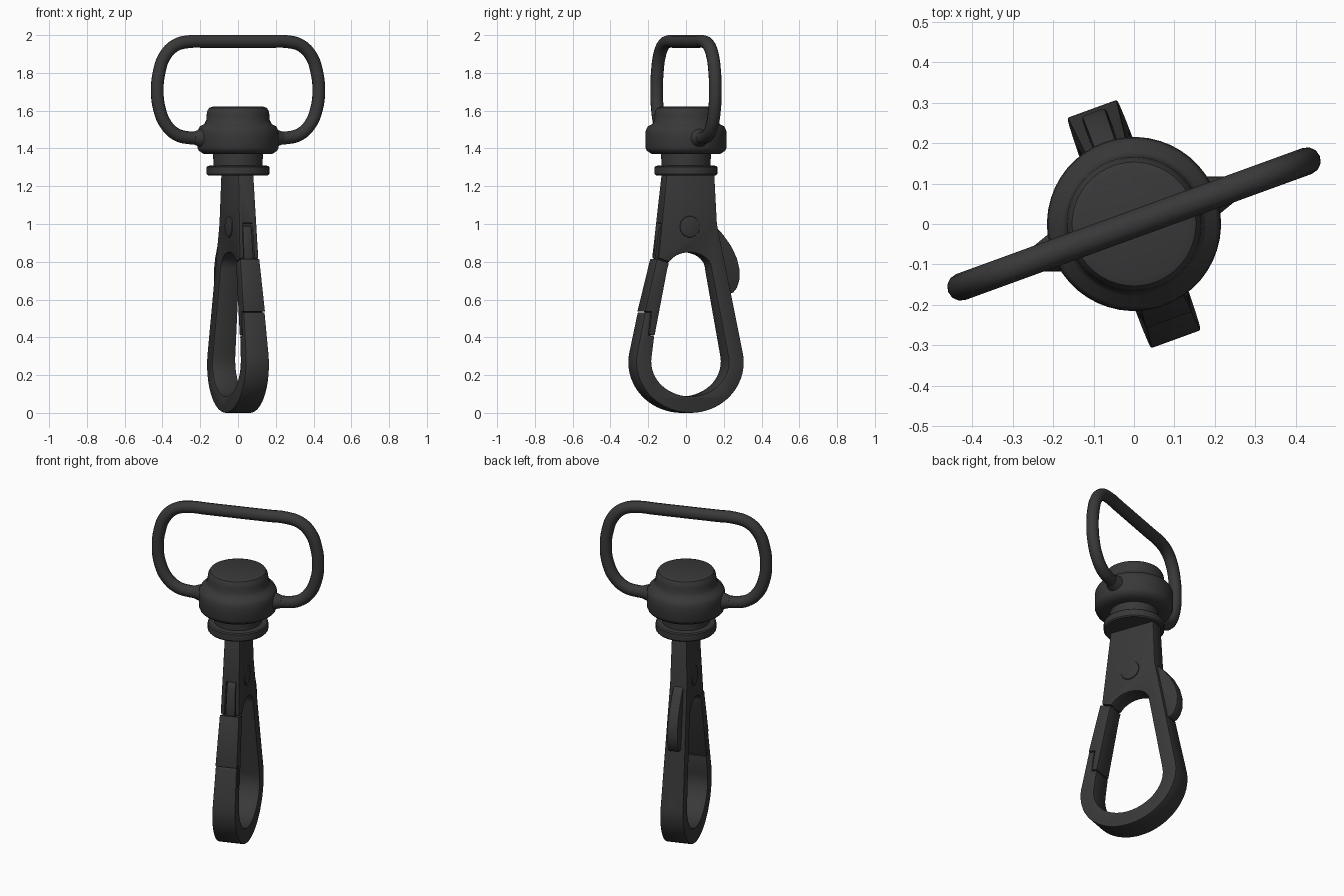
import bpy, bmesh, math
from mathutils import Matrix

if "Cube" in bpy.data.objects:
    bpy.data.objects.remove(bpy.data.objects["Cube"])

TURN = math.radians(20)   # whole clip is turned about z
parts = []

dark = bpy.data.materials.new("dark_metal")
dark.diffuse_color = (.04, .04, .04, 1)
dark.use_nodes = True
dark.node_tree.nodes["Principled BSDF"].inputs["Base Color"].default_value = dark.diffuse_color


def add(name, bm):
    bmesh.ops.recalc_face_normals(bm, faces=bm.faces)
    me = bpy.data.meshes.new(name)
    bm.to_mesh(me)
    bm.free()
    ob = bpy.data.objects.new(name, me)
    bpy.context.collection.objects.link(ob)
    ob.rotation_euler.z = TURN
    me.materials.append(dark)
    parts.append(ob)
    return ob


def half_thick(z):
    return 0.067 - (z - 0.2) * 0.023


def plate(name, pts, scale=1.0, bevel=0.005):
    """Extrude a (y, z) outline along x, thinner toward the top."""
    bm = bmesh.new()
    sides = [[bm.verts.new((s * scale * half_thick(z), y, z)) for y, z in pts] for s in (-1, 1)]
    for s in sides:
        bm.faces.new(s)
    n = len(pts)
    for i in range(n):
        j = (i + 1) % n
        bm.faces.new((sides[0][i], sides[0][j], sides[1][j], sides[1][i]))
    ob = add(name, bm)
    if bevel:
        m = ob.modifiers.new("bevel", 'BEVEL')
        m.width, m.segments, m.limit_method = bevel, 2, 'ANGLE'
        m.angle_limit = math.radians(40)
    return ob


def arc(cy, cz, ry, rz, a0, a1, n):
    out = []
    for i in range(n + 1):
        a = math.radians(a0 + (a1 - a0) * i / n)
        out.append((cy + ry * math.cos(a), cz + rz * math.sin(a)))
    return out


def lathe(name, profile, steps=48):
    bm = bmesh.new()
    vs = [bm.verts.new((r, 0, z)) for r, z in profile]
    es = [bm.edges.new(p) for p in zip(vs, vs[1:])]
    bmesh.ops.spin(bm, geom=vs + es, cent=(0, 0, 0), axis=(0, 0, 1),
                   angle=math.tau, steps=steps, use_duplicate=False)
    bmesh.ops.remove_doubles(bm, verts=bm.verts, dist=1e-4)
    return add(name, bm)


# swivel barrel with cap, collar, neck and flange
lathe("swivel_barrel", [
    (0, 1.622), (.135, 1.621), (.153, 1.615), (.162, 1.6), (.166, 1.58), (.168, 1.55), (.178, 1.53),
    (.203, 1.516), (.213, 1.497), (.215, 1.47), (.215, 1.405), (.208, 1.388), (.18, 1.37),
    (.132, 1.37), (.13, 1.31), (.16, 1.308), (.166, 1.302), (.166, 1.265), (.16, 1.258), (0, 1.258)])

# strap ring
half = [(.09, 1.966), (.18, 1.966), (.27, 1.966), (.355, 1.945), (.415, 1.885), (.445, 1.8),
        (.455, 1.71), (.443, 1.61), (.405, 1.525), (.345, 1.473), (.28, 1.457), (.18, 1.455)]
path = [(-x, z) for x, z in reversed(half)] + half
cu = bpy.data.curves.new("strap_ring", 'CURVE')
cu.dimensions = '3D'
cu.bevel_depth, cu.bevel_resolution, cu.resolution_u = 0.034, 4, 4
cu.materials.append(dark)
sp = cu.splines.new('BEZIER')
sp.bezier_points.add(len(path) - 1)
for p, (x, z) in zip(sp.bezier_points, path):
    p.co = (x, 0, z)
    p.handle_left_type = p.handle_right_type = 'AUTO'
ring = bpy.data.objects.new("strap_ring", cu)
bpy.context.collection.objects.link(ring)
ring.rotation_euler.z = TURN
parts.append(ring)

# tapered sockets where the ring enters the collar
for side, label in ((1, "right"), (-1, "left")):
    bm = bmesh.new()
    bmesh.ops.create_cone(bm, cap_ends=True, segments=24, radius1=.062, radius2=.034, depth=.08,
                          matrix=Matrix.Translation((side * .21, 0, 1.455))
                          @ Matrix.Rotation(side * math.pi / 2, 4, 'Y'))
    add("ring_socket_" + label, bm)

# hook body: open C outline with a lap joint for the gate
outline = [(-.123, 1.27), (.145, 1.27), (.158, 1.0)]
outline += arc(0, .27, .303, .27, 8, -188, 36)
outline += [(-.252, .532), (-.217, .532), (-.234, .41), (-.2, .406)]
outline += arc(0, .27, .218, .183, 172, 368, 30)
outline += arc(0, .76, .125, .09, 0, 155, 16)
outline += [(-.173, .82)]
body = plate("hook_body", outline)
slot = plate("gate_slot_cutter", [(-.3, .76), (-.3, 1.005), (-.115, 1.005), (-.115, .76)], .56, 0)
slot.hide_render = True
m = body.modifiers.new("slot", 'BOOLEAN')
m.object, m.operation, m.solver = slot, 'DIFFERENCE', 'EXACT'
body.modifiers.move(1, 0)

# gate bar and its hinge tongue
plate("gate", [(-.183, .815), (-.253, .536), (-.213, .536), (-.23, .414), (-.199, .41),
               (-.125, .76), (-.115, .793)], 1.03, .004)
plate("gate_tongue", [(-.168, .8), (-.146, .97), (-.134, .99), (-.1, .99), (-.11, .79)], .5, .004)

# thumb lever on the back
plate("thumb_lever", [(.13, 1.0), (.16, .985), (.2, .945), (.245, .885), (.278, .82), (.294, .755),
                      (.291, .7), (.276, .66), (.257, .637), (.235, .63), (.2, .66), (.14, .9)], .58, .008)

# pivot pin
bm = bmesh.new()
bmesh.ops.create_cone(bm, cap_ends=True, segments=32, radius1=.057, radius2=.057, depth=.112,
                      matrix=Matrix.Translation((0, .004, .985)) @ Matrix.Rotation(math.pi / 2, 4, 'Y'))
pin = add("pivot_pin", bm)
m = pin.modifiers.new("bevel", 'BEVEL')
m.width, m.segments, m.limit_method = .007, 2, 'ANGLE'

# bake modifiers, drop the cutter, shade
bpy.context.view_layer.update()
bpy.ops.object.select_all(action='DESELECT')
for ob in parts:
    if ob is not slot:
        ob.select_set(True)
bpy.context.view_layer.objects.active = body
bpy.ops.object.convert(target='MESH')
bpy.data.objects.remove(slot)
bpy.ops.object.shade_smooth_by_angle(angle=math.radians(40))
